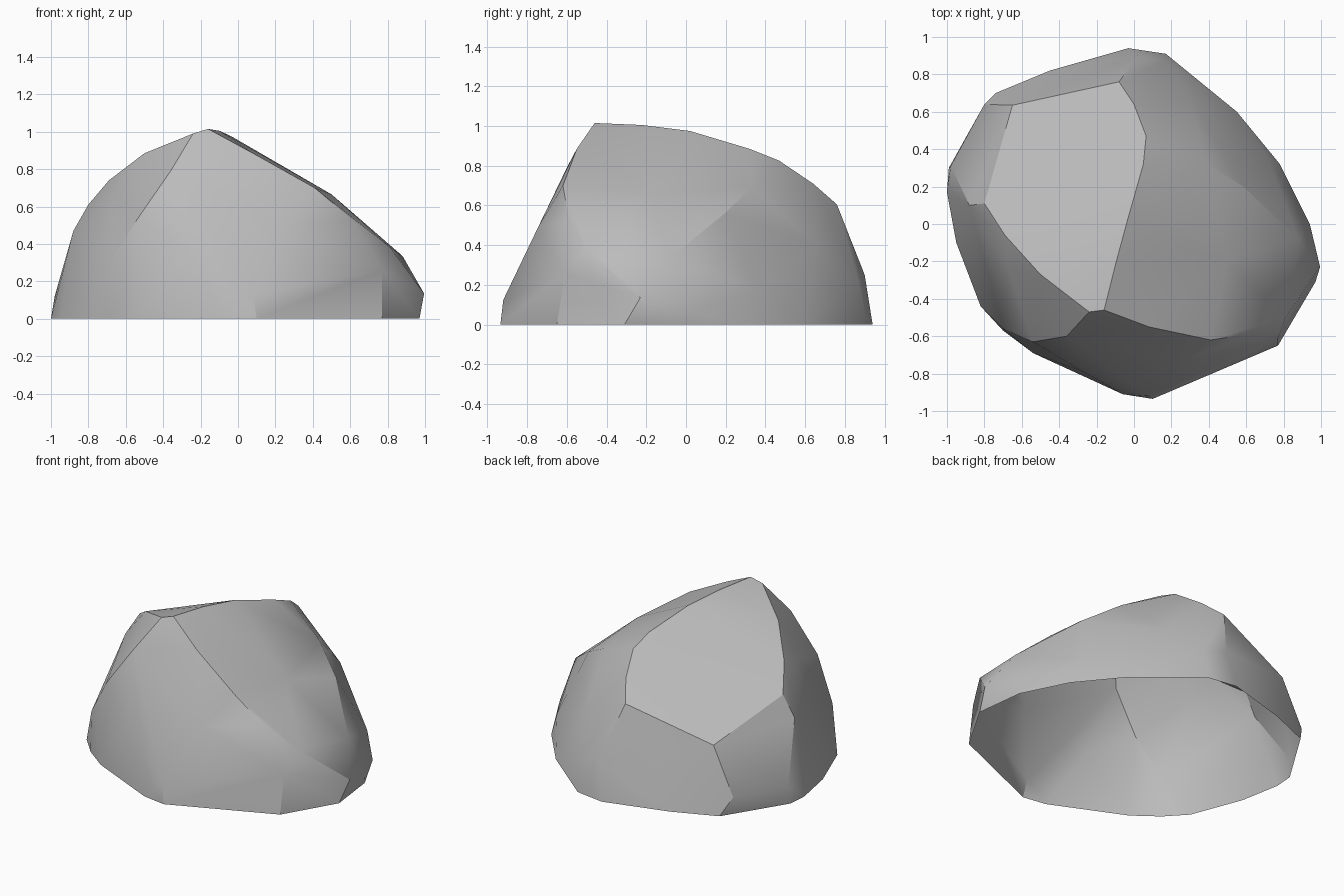
import bpy
import bmesh
import math

# Remove the default object only
default_cube = bpy.data.objects.get("Cube")
if default_cube:
    bpy.data.objects.remove(default_cube, do_unlink=True)


def make_material(name, colour):
    """Plain flat material, visible in viewport and render."""
    material = bpy.data.materials.new(name)
    material.use_nodes = True
    material.diffuse_color = colour
    shader = material.node_tree.nodes["Principled BSDF"]
    shader.inputs["Base Color"].default_value = colour
    shader.inputs["Roughness"].default_value = 0.9
    return material


# Outline where the boulder meets the ground
ground_outline = [
    (.1, -.935), (.77, -.65), (.97, -.31), (.93, .02), (.78, .32),
    (.55, .6), (.17, .91), (-.03, .94), (-.45, .82), (-.74, .7),
    (-.99, .3), (-1, .17), (-.95, -.1), (-.82, -.44),
    (-.7, -.57), (-.54, -.69), (-.06, -.91),
]

# Crest running from the front peak down to the back
crest_ridge = [
    (-.24, -.47, .99), (-.16, -.46, 1.015), (-.1, -.22, 1.005),
    (-.035, .02, .975), (.05, .32, .885), (.065, .47, .825),
    (0, .64, .71), (-.08, .76, .605), (.02, .9, .25),
]

# Edge between the front cliff and the sloping right shoulder
front_ridge = [
    (.08, -.55, .885), (.41, -.62, .7), (.61, -.59, .53),
    (.81, -.5, .385), (.77, -.61, .26),
]

# Edge between the sloping shoulder and the back cliff
shoulder_ridge = [
    (.38, .33, .69), (.59, .195, .56), (.88, -.08, .335),
    (.995, -.23, .135), (.5, -.2, .665), (.94, 0, .065),
]

# Corners bounding the front cliff on its lower sides
front_cliff = [
    (-.36, -.6, .79), (-.27, -.79, .37), (.08, -.92, .125),
    (.25, -.745, .49), (-.54, -.63, .53), (-.7, -.56, .27),
]

# Rounded left flank
left_flank = [
    (-.5, -.27, .885), (-.69, -.06, .74), (-.67, -.24, .68),
    (-.8, .11, .61), (-.88, .1, .47), (-.98, .31, .12),
    (-.8, .64, .12), (-.65, .635, .43),
]

# Back cliff bulges
back_cliff = [(.71, .36, .17), (.3, .66, .4), (.17, .87, .21)]


def build_boulder(name, outline, corner_groups, material):
    """Wrap the corner groups in a faceted shell with an open underside."""
    mesh = bpy.data.meshes.new(name)
    bm = bmesh.new()
    for x, y in outline:
        bm.verts.new((x, y, 0))
    for group in corner_groups:
        for corner in group:
            bm.verts.new(corner)

    # Shrink-wrap, then discard any corners left inside
    bmesh.ops.convex_hull(bm, input=bm.verts[:])
    loose = [v for v in bm.verts if not v.link_faces]
    bmesh.ops.delete(bm, geom=loose, context="VERTS")
    bmesh.ops.recalc_face_normals(bm, faces=bm.faces[:])

    # Open the underside where it rests on the ground
    underside = [f for f in bm.faces
                 if all(abs(v.co.z) < .001 for v in f.verts)]
    bmesh.ops.delete(bm, geom=underside, context="FACES")

    # Merge nearly coplanar triangles into broad facets
    bmesh.ops.dissolve_limit(bm, angle_limit=math.radians(3),
                             verts=bm.verts[:], edges=bm.edges[:])
    bm.to_mesh(mesh)
    bm.free()

    boulder = bpy.data.objects.new(name, mesh)
    bpy.context.collection.objects.link(boulder)
    mesh.materials.append(material)
    return boulder


stone_grey = make_material("stone grey", (.5, .5, .5, 1))
boulder = build_boulder(
    "boulder",
    ground_outline,
    [crest_ridge, front_ridge, shoulder_ridge,
     front_cliff, left_flank, back_cliff],
    stone_grey,
)

# Soft shading inside each facet group, crisp along the ridges
bpy.ops.object.select_all(action="DESELECT")
boulder.select_set(True)
bpy.context.view_layer.objects.active = boulder
bpy.ops.object.shade_smooth_by_angle(angle=math.radians(30))
